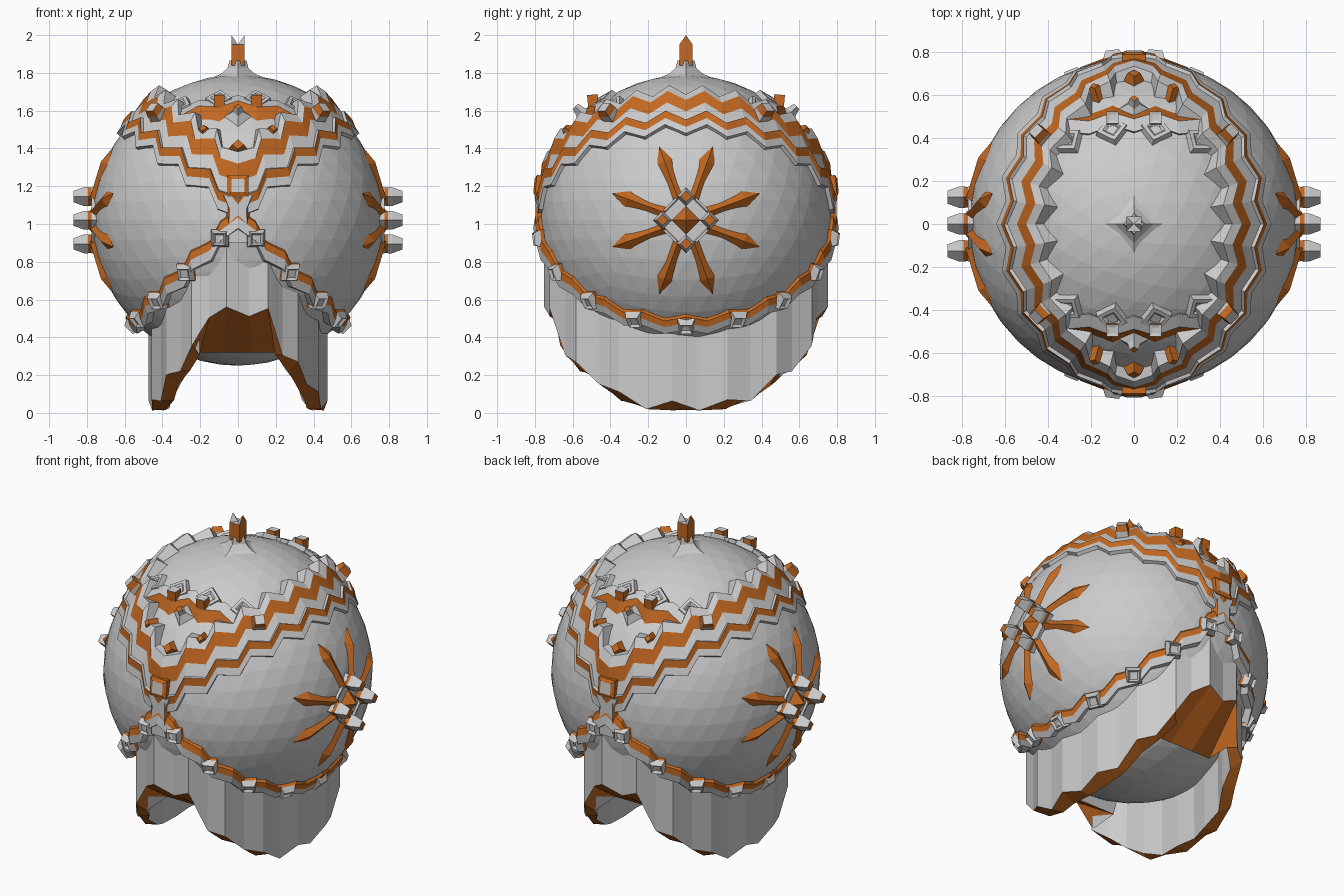
import bpy, bmesh, math
from mathutils import Vector, Matrix

if "Cube" in bpy.data.objects:
    bpy.data.objects.remove(bpy.data.objects["Cube"])

C = Vector((0, 0, 1.02))
R = 0.77
orange = bpy.data.materials.new("orange")
orange.diffuse_color = (0.55, 0.14, 0.015, 1)
orange.use_nodes = True
orange.node_tree.nodes["Principled BSDF"].inputs["Base Color"].default_value = orange.diffuse_color


def make(name, verts, faces, tint=(), mirror=""):
    """Mesh object; faces whose index is in tint are orange."""
    me = bpy.data.meshes.new(name)
    me.from_pydata([tuple(v) for v in verts], [], faces)
    me.materials.append(None)
    me.materials.append(orange)
    for i in tint:
        me.polygons[i].material_index = 1
    bm = bmesh.new()
    bm.from_mesh(me)
    bmesh.ops.recalc_face_normals(bm, faces=bm.faces)
    bm.to_mesh(me)
    bm.free()
    ob = bpy.data.objects.new(name, me)
    bpy.context.collection.objects.link(ob)
    if mirror:
        m = ob.modifiers.new("mirror", 'MIRROR')
        m.use_axis = ('x' in mirror, 'y' in mirror, False)
    return ob


def loft(name, rings, tints=(), mirror="", close=True, cap=True):
    """Skin a list of equal rings; tints lists orange rows (-1 is the cap)."""
    n = len(rings[0])
    verts = [v for r in rings for v in r]
    faces, tint = [], []
    for j in range(len(rings) - 1):
        for i in range(n if close else n - 1):
            k = (i + 1) % n
            if j in tints:
                tint.append(len(faces))
            faces.append((j * n + i, j * n + k, (j + 1) * n + k, (j + 1) * n + i))
    if close and cap:
        if -1 in tints:
            tint.append(len(faces))
        faces.append(tuple(range((len(rings) - 1) * n, len(rings) * n)))
    return make(name, verts, faces, tint, mirror)


def stud(name, p, levels, tints=(), mirror="xy", turn=0, axis=None):
    """Four-sided stud standing on the ball; levels are (height, radius)."""
    p = Vector(p)
    q = (Vector(axis) if axis else p - C).to_track_quat('Z', 'Y').to_matrix()
    rings = [[p + q @ Vector((r * math.cos(a), r * math.sin(a), h))
              for a in [math.radians(turn + 90 * k) for k in range(4)]] for h, r in levels]
    return loft(name, rings, tints, mirror)


def on_ball(x, y, r=R):
    return Vector((x, y, C.z + math.sqrt(max(0, r * r - x * x - y * y))))


def ball_band(name, n, u, profile, tints, segs, amp):
    """Zigzag trim around the ball; profile points are (offset along n, radius)."""
    n, u, v = Vector(n).normalized(), Vector(u).normalized(), Vector((0, 1, 0))
    rings = []
    for d, r in profile:
        s = math.sqrt(r * r - d * d)
        tm = math.acos(max(-1, min(1, -d * n.x / (s * u.x))))
        row = []
        for i in range(segs + 1):
            t = -tm + 2 * tm * i / segs
            p = d * n + s * (math.cos(t) * u + math.sin(t) * v)
            if 0 < i < segs:
                p += n * amp * (1 if i % 2 else -1)
            p.x = max(p.x, 0)
            row.append(C + p)
        rings.append(row)
    return loft(name, rings, tints, "x", close=False)


# Main ball
bm = bmesh.new()
bmesh.ops.create_icosphere(bm, subdivisions=4, radius=R, matrix=Matrix.Translation(C))
me = bpy.data.meshes.new("ball")
bm.to_mesh(me)
bm.free()
bpy.context.collection.objects.link(bpy.data.objects.new("ball", me))

# Stepped crown trim, both sides
ball_band("crown_trim", (.6, 0, -.8), (.8, 0, .6),
          [(-.01, .74), (-.015, .79), (-.055, .795), (-.095, .81), (-.10, .795), (-.165, .80),
           (-.24, .82), (-.29, .82), (-.295, .75)],
          (2, 5), 22, .032)

# Lower rail with blocks
ball_band("lower_rail", (.7, 0, .7), (.7, 0, -.7),
          [(.05, .75), (.04, .785), (.01, .80), (-.03, .81), (-.05, .74)], (0, 1), 22, .018)
for k in range(9):
    t = math.radians(-80 + 20 * k)
    p = C + .765 * Vector((.707 * math.cos(t), math.sin(t), -.707 * math.cos(t)))
    stud("rail_block", p, [(0, .065), (.02, .065), (.055, .045), (.04, .03)], (0,), "x", 45)

# Pleated skirt with orange hem
HEM = [(0, .03), (.22, .04), (.38, .09), (.5, .19), (.6, .25), (.66, .3), (.71, .52), (.9, .57)]


def hem(y):
    y = abs(y)
    for (a, za), (b, zb) in zip(HEM, HEM[1:]):
        if y <= b:
            return za + (zb - za) * (y - a) / (b - a)


top, low, lip, inner = [], [], [], []
N = 32
for i in range(N):
    a = 2 * math.pi * (i + .5) / N
    f = 1.0 if i % 2 else .96
    x = .475 * f * math.copysign(abs(math.cos(a)) ** .88, math.cos(a))
    y = .755 * f * math.sin(a)
    z = hem(.755 * math.sin(a))
    top.append((x, y, .98 - .95 * abs(x)))
    low.append((x, y, z + (.05 if i % 2 else .0)))
    if abs(x) < .2:
        lip.append((x * 1.3, math.copysign(.42, y), .34))
        inner.append((x * 1.3, math.copysign(.38, y), .42))
    else:
        lip.append((x * .83, y * .93, z if i % 2 else z + .005))
        inner.append((x * .83, y * .9, .62))
for v in (low, lip):
    for i, p in enumerate(v):
        v[i] = (p[0], p[1], max(.005, p[2] - .02))
loft("skirt", [top, low, lip, inner], (1,), cap=False)

# Front and back stems joining the trim to the skirt
loft("stem", [[(x, y, z) for x, y in ((-w, -.70), (-w * .75, -.795), (w * .75, -.795), (w, -.70))]
              for z, w in ((.90, .065), (.95, .065), (1.08, .06), (1.15, .10))], (), "y")
make("stem_edge", [(.047, -.798, .93), (.08, -.72, .93), (.08, -.72, 1.12), (.047, -.798, 1.12)],
     [(0, 1, 2, 3)], (0,), "xy")

# Brow band across front and back of the crown
zig = [(-.42, .38), (-.32, .44), (-.21, .43), (-.1, .47), (0, .44),
       (.1, .47), (.21, .43), (.32, .44), (.42, .38)]
rows = [[], [], [], []]
for x, y in zig:
    for row, (dy, r) in zip(rows, ((.09, .76), (.05, .80), (-.01, .79), (-.02, .75))):
        row.append(on_ball(x, -(y + dy), r))
loft("brow_band", rows, (0,), "y", close=False)
for x, y in ((.1, -.43), (.3, -.38)):
    stud("brow_diamond", on_ball(x, y, .765), [(0, .08), (.03, .07), (.03, .045), (.02, .03)])
stud("brow_cube", on_ball(.1, -.49, .785), [(0, .04), (.06, .04), (.055, .02)], (0,),
     "xy", 45, (0, -.1, 1))

# Corner blocks where brow meets the trim
stud("corner_block", on_ball(.42, -.40, .80), [(-.03, .05), (.03, .05), (.07, .04)], (1,), "xy", 45)

# Small spikes in the front and back panels
stud("panel_spike", on_ball(0, -.53, .76), [(0, .08), (.04, .03), (.08, .02)], (-1,), "y")
stud("panel_gem", on_ball(.17, -.59, .76), [(0, .055), (.07, .02)], (0, -1))
stud("panel_low_gem", on_ball(0, -.66, .76), [(0, .05), (.05, .03)], (0, -1), "y")
stud("front_key", (0, -.765, 1.2), [(0, .08), (.03, .08), (.04, .05)], (0, 1), "y", 45, (0, -1, .1))

# Finial
stud("finial_base", (0, 0, 1.765), [(0, .16), (.03, .09), (.06, .055), (.10, .045)],
     (), "", 0, (0, 0, 1))
w = .035
make("finial_post",
     [(-w, -w, 1.84), (w, -w, 1.84), (w, w, 1.84), (-w, w, 1.84),
      (-w, -w, 1.95), (w, -w, 1.95), (w, w, 1.95), (-w, w, 1.95), (-w, 0, 2), (w, 0, 2), (0, 0, 1.95)],
     [(0, 1, 5, 4), (2, 3, 7, 6), (1, 2, 6, 9, 5), (3, 0, 4, 8, 7),
      (4, 5, 10), (5, 9, 10), (9, 6, 10), (6, 7, 10), (7, 8, 10), (8, 4, 10)], (0, 1, 2, 3))


# Side stars: eight rays on each side
def side(rad, ang, lift, off=0):
    y = rad * math.cos(ang) - off * math.sin(ang)
    z = rad * math.sin(ang) + off * math.cos(ang)
    return Vector((math.sqrt(R * R - y * y - z * z) + lift, y, C.z + z))


for deg in (20, 70, 110, 160, 200, 250, 290, 340):
    a = math.radians(deg)
    v = [side(.12, a, -.005, -.032), side(.12, a, -.005, .032), side(.33, a, -.005, .045),
         side(.415, a, .01), side(.33, a, -.005, -.045), side(.12, a, .025), side(.33, a, .03)]
    make("star_ray", v, [(0, 5, 6, 4), (5, 1, 2, 6), (4, 6, 3), (6, 2, 3), (0, 1, 5),
                         (0, 4, 3, 2, 1)], range(6), "x")

# Star hub: diamond plate, four bosses and a centre gem
ax = (1, 0, 0)
stud("hub_plate", (.73, 0, 1.02), [(0, .175), (.045, .175), (.045, .16), (.035, .15)], (), "x", 0, ax)
stud("hub_gem", (.765, 0, 1.02), [(0, .075), (.06, .005)], (0, -1), "x", 0, ax)
for dy, dz in ((.125, 0), (-.125, 0), (0, .125), (0, -.125)):
    stud("hub_boss", (.75, dy, 1.02 + dz),
         [(0, .045), (.045, .05), (.065, .05), (.12, .03)], (0, -1), "x", 0, ax)
